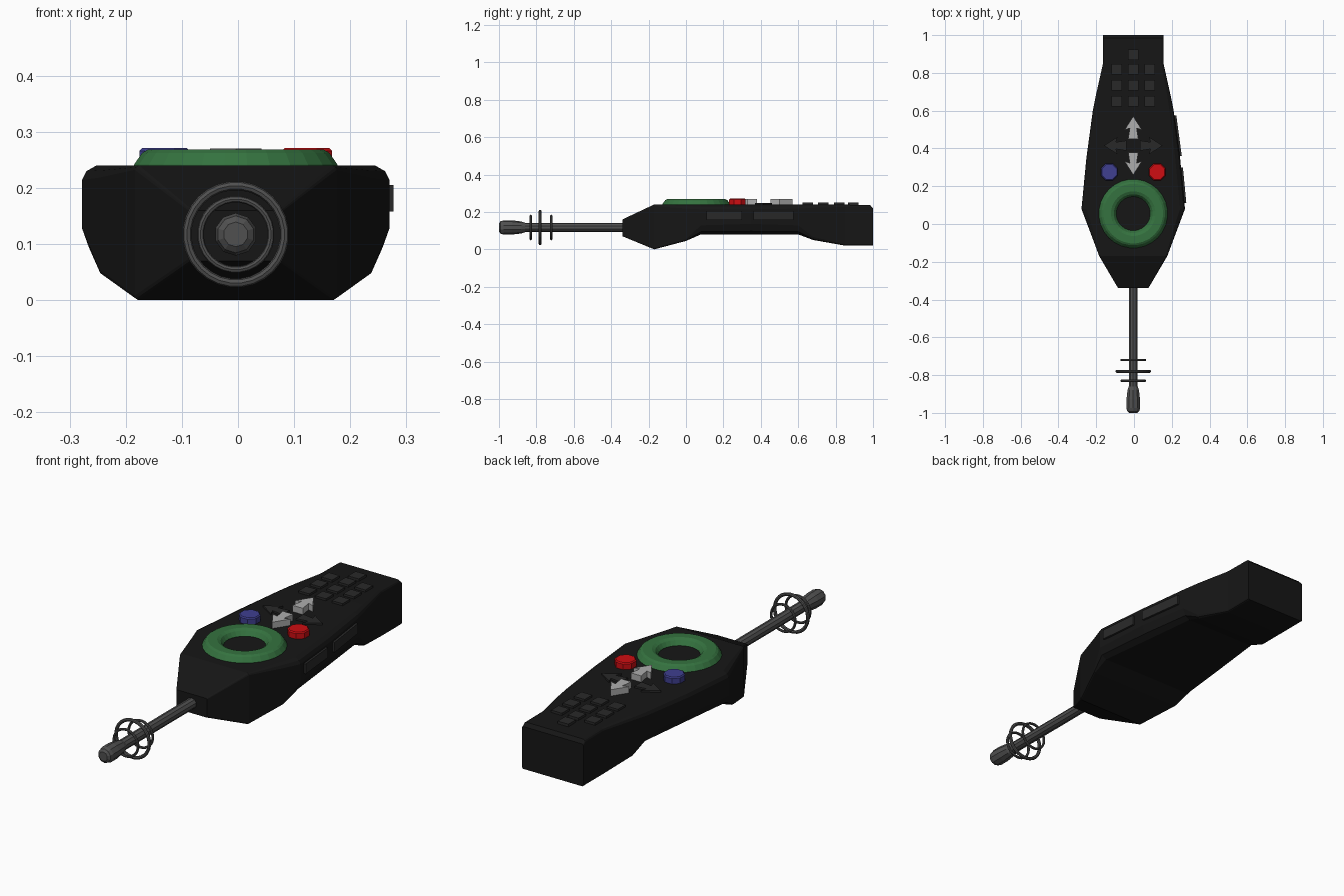
import bpy, bmesh, math
from mathutils import Matrix

if "Cube" in bpy.data.objects:
    bpy.data.objects.remove(bpy.data.objects["Cube"])

CX = -0.004  # the body sits slightly left because of the side panels


def mat(name, r, g, b):
    m = bpy.data.materials.new(name)
    m.diffuse_color = (r, g, b, 1)
    m.use_nodes = True
    m.node_tree.nodes["Principled BSDF"].inputs["Base Color"].default_value = m.diffuse_color
    return m


BLACK = mat("black", 0.008, 0.008, 0.008)
DARK = mat("dark_grey", 0.022, 0.022, 0.022)
METAL = mat("metal", 0.08, 0.08, 0.08)
SILVER = mat("silver", 0.42, 0.42, 0.42)
GREEN = mat("green", 0.035, 0.17, 0.05)
BLUE = mat("blue", 0.05, 0.05, 0.28)
RED = mat("red", 0.62, 0.004, 0.006)


def make(name, verts, faces, material):
    me = bpy.data.meshes.new(name)
    me.from_pydata(verts, [], faces)
    bm = bmesh.new()
    bm.from_mesh(me)
    bmesh.ops.recalc_face_normals(bm, faces=bm.faces)
    bm.to_mesh(me)
    bm.free()
    me.materials.append(material)
    ob = bpy.data.objects.new(name, me)
    bpy.context.collection.objects.link(ob)
    return ob


def loft(name, rings, material, closed=False):
    """Skin equal-length rings; cap the ends unless the rings form a loop."""
    n, k = len(rings[0]), len(rings)
    verts = [v for r in rings for v in r]
    faces = []
    for i in range(k if closed else k - 1):
        a, b = i * n, (i + 1) % k * n
        faces += [(a + j, a + (j + 1) % n, b + (j + 1) % n, b + j) for j in range(n)]
    if not closed:
        faces += [tuple(range(n)), tuple(range((k - 1) * n, k * n))]
    return make(name, verts, faces, material)


def lathe(name, profile, sides, origin, material, axis="Z", closed=False):
    """Spin (radius, height) points about the Z or Y axis."""
    rings = []
    for r, h in profile:
        ring = []
        for j in range(sides):
            t = 2 * math.pi * (j + 0.5) / sides
            a, b = r * math.cos(t), r * math.sin(t)
            p = (a, b, h) if axis == "Z" else (a, h, b)
            ring.append(tuple(o + c for o, c in zip(origin, p)))
        rings.append(ring)
    return loft(name, rings, material, closed)


def prism(name, outline, z0, z1, material):
    return loft(name, [[(x, y, z) for x, y in outline] for z in (z0, z1)], material)


# Body: y, half width, top z, bottom z, top chamfer, bottom chamfer
sections = [
    (-0.34, 0.080, 0.160, 0.070, 0.004, 0.003),
    (-0.17, 0.180, 0.240, 0.000, 0.008, 0.004),
    (0.00, 0.244, 0.240, 0.045, 0.022, 0.005),
    (0.08, 0.274, 0.240, 0.080, 0.026, 0.024),
    (0.35, 0.248, 0.240, 0.080, 0.026, 0.028),
    (0.60, 0.214, 0.240, 0.080, 0.022, 0.024),
    (0.68, 0.198, 0.240, 0.050, 0.018, 0.008),
    (0.85, 0.160, 0.239, 0.020, 0.012, 0.004),
    (0.985, 0.160, 0.236, 0.020, 0.010, 0.004),
    (1.00, 0.160, 0.220, 0.020, 0.006, 0.004),
]
rings = []
for y, w, zt, zb, c, d in sections:
    half = [(w - c, zt), (w - c * 0.3, zt - c * 0.4), (w, zt - c),
            (w, zb + d * 2), (w - d * 0.5, zb + d * 0.6), (w - d * 1.5, zb)]
    rings.append([(CX + x, y, z) for x, z in half] +
                 [(CX - x, y, z) for x, z in reversed(half)])
loft("body", rings, BLACK)

# Probe rod with swollen tip
lathe("probe_rod", [(0.025, -0.30), (0.025, -0.86), (0.032, -0.88), (0.038, -0.93),
                    (0.038, -0.975), (0.033, -0.992), (0.022, -1.0)],
      10, (CX, 0, 0.117), METAL, "Y")

# Floating rings around the probe
for i, (y, r, t) in enumerate([(-0.72, 0.063, 0.006), (-0.78, 0.087, 0.008),
                               (-0.83, 0.063, 0.006)]):
    section = [(r + t * math.cos(k * math.pi / 4), y + t * math.sin(k * math.pi / 4))
               for k in range(8)]
    lathe(f"probe_ring_{i + 1}", section, 28, (CX, 0, 0.117), METAL, "Y", True)

# Green dial ring
lathe("dial_ring", [(0.184, 0.232), (0.182, 0.242), (0.168, 0.262), (0.158, 0.268),
                    (0.118, 0.268), (0.103, 0.261), (0.090, 0.242), (0.090, 0.232)],
      28, (CX, 0.055, 0), GREEN, "Z", True)

# Round buttons
for name, x, m in (("blue_button", -0.127, BLUE), ("red_button", 0.127, RED)):
    lathe(name, [(0.048, 0.23), (0.048, 0.266), (0.043, 0.271)], 8, (CX + x, 0.275, 0), m)

# Direction arrows
half = [(0.0, 0.155), (0.046, 0.083), (0.018, 0.092), (0.027, 0.036)]
arrow = half + [(-x, y) for x, y in reversed(half[1:])]
for i, name in enumerate(("up", "left", "down", "right")):
    rot = Matrix.Rotation(i * math.pi / 2, 2)
    pts = []
    for p in arrow:
        x, y = rot[0][0] * p[0] + rot[0][1] * p[1], rot[1][0] * p[0] + rot[1][1] * p[1]
        pts.append((CX + x, 0.415 + y))
    prism(name + "_arrow", pts, 0.232, 0.248 if i % 2 else 0.27,
          DARK if i % 2 else SILVER)

# Keypad
keys = [(x, y) for y in (0.65, 0.735, 0.82) for x in (-0.087, 0, 0.087)] + [(0, 0.895)]
for i, (x, y) in enumerate(keys):
    s = 0.028
    prism(f"key_{i + 1}", [(CX + x + a * s, y + b * s) for a, b in
                           ((-1, -1), (1, -1), (1, 1), (-1, 1))], 0.23, 0.25, DARK)

# Side panels on the right flank
for i, (y0, x0, y1, x1) in enumerate([(0.11, 0.277, 0.30, 0.259), (0.36, 0.253, 0.575, 0.224)]):
    prism(f"side_panel_{i + 1}", [(x0, y0), (x1, y1), (x1 - 0.02, y1), (x0 - 0.02, y0)],
          0.158, 0.205, DARK)
